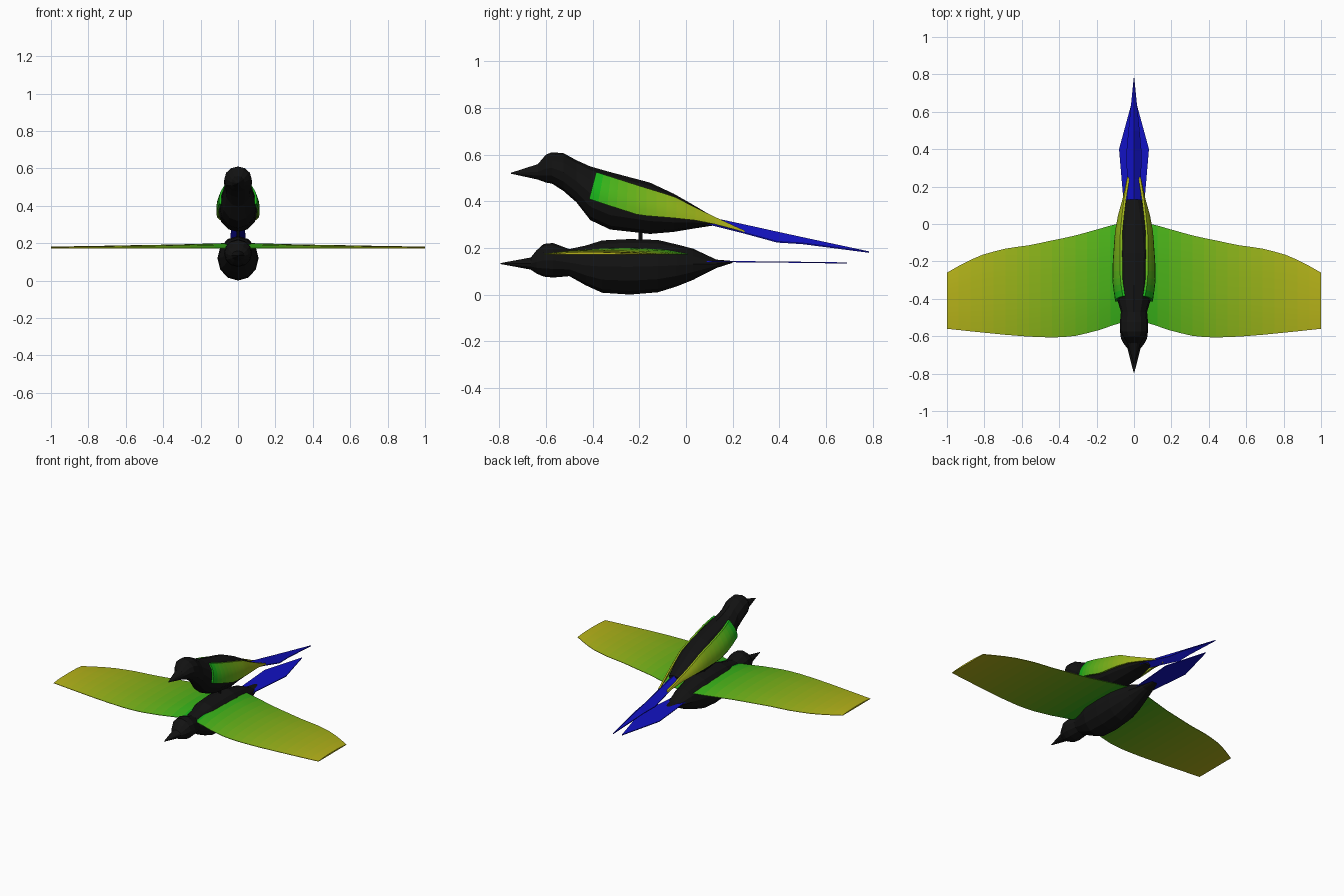
import bpy, bmesh, math

if "Cube" in bpy.data.objects:
    bpy.data.objects.remove(bpy.data.objects["Cube"])


def material(name, rgb):
    m = bpy.data.materials.new(name)
    m.diffuse_color = (*rgb, 1)
    m.use_nodes = True
    m.node_tree.nodes["Principled BSDF"].inputs["Base Color"].default_value = m.diffuse_color
    return m


BLACK = material("black", (0.006, 0.006, 0.006))
BLUE = material("blue", (0.006, 0.006, 0.55))
N = 16
GREENS = [material(f"wing_{i}", (0.01 + 0.46 * i / (N - 1), 0.45, 0.01)) for i in range(N)]


def lerp_rows(rows, t):
    """Interpolate a table of rows by its first column."""
    for a, b in zip(rows, rows[1:]):
        if t <= b[0] + 1e-9:
            k = (t - a[0]) / (b[0] - a[0])
            return [p + (q - p) * k for p, q in zip(a, b)]
    return rows[-1]


def loft(name, rings, mats, mirror=False, smooth=False):
    """Skin closed rings; material i of mats goes to span i."""
    bm = bmesh.new()
    vs = [[bm.verts.new(p) for p in r] for r in rings]
    n = len(rings[0])
    for i, (a, b) in enumerate(zip(vs, vs[1:])):
        for j in range(n):
            f = bm.faces.new((a[j], a[(j + 1) % n], b[(j + 1) % n], b[j]))
            f.material_index = min(i, len(mats) - 1)
    bm.faces.new(vs[0])
    bm.faces.new(vs[-1]).material_index = len(mats) - 1
    bmesh.ops.recalc_face_normals(bm, faces=bm.faces)
    me = bpy.data.meshes.new(name)
    bm.to_mesh(me)
    bm.free()
    for m in mats:
        me.materials.append(m)
    ob = bpy.data.objects.new(name, me)
    bpy.context.collection.objects.link(ob)
    if smooth:
        bpy.ops.object.select_all(action='DESELECT')
        bpy.context.view_layer.objects.active = ob
        ob.select_set(True)
        bpy.ops.object.shade_smooth_by_angle(angle=math.radians(40))
    if mirror:
        ob.modifiers.new("mirror", 'MIRROR')
    return ob


def body(name, rows, sides=12):
    """Rows: y, centre z, z radius, x radius."""
    ang = [2 * math.pi * k / sides for k in range(sides)]
    loft(name, [[(rx * math.sin(a), y, z + rz * math.cos(a)) for a in ang]
                for y, z, rz, rx in rows], [BLACK])


def tail(name, rows, t=0.005):
    """Rows: y, ridge z, half width, droop of the edges."""
    loft(name, [[(-w, y, z - d), (0, y, z), (w, y, z - d),
                 (w, y, z - d - t), (0, y, z - t), (-w, y, z - d - t)]
                for y, z, w, d in rows], [BLUE])


# Flying bird: body with head and beak
body("flying_body", [
    (-.795, .133, .002, .002), (-.665, .133, .026, .035), (-.64, .14, .05, .055),
    (-.61, .147, .07, .07), (-.57, .147, .074, .075), (-.5, .137, .058, .064),
    (-.43, .125, .085, .083), (-.36, .12, .112, .104), (-.24, .119, .119, .11),
    (-.12, .122, .112, .106), (-.04, .125, .09, .09), (.03, .13, .067, .072),
    (.13, .132, .018, .045), (.2, .14, .004, .02)])
tail("flying_tail", [(.05, .145, .05, 0), (.4, .142, .08, 0), (.69, .138, .001, 0)])

# Flying bird: spread wings. Rows: x, leading y, trailing y, bottom z, arch height
span = [(0, -.51, .01, .172, .028), (.08, -.53, .005, .172, .028), (.2, -.572, -.03, .172, .024),
        (.33, -.602, -.066, .172, .02), (.43, -.607, -.086, .172, .018), (.55, -.603, -.112, .172, .016),
        (.68, -.593, -.13, .172, .013), (.8, -.581, -.16, .172, .011), (.9, -.571, -.203, .172, .009),
        (1, -.56, -.26, .172, .008)]
rings = []
for i in range(N + 1):
    x, y0, y1, z, h = lerp_rows(span, i / N)
    top = [(x, y0 + (y1 - y0) * k / 6, z + .003 + h * math.sin(math.pi * k / 6) ** .6 * .9)
           if 0 < k < 6 else (x, y0 + (y1 - y0) * k / 6, z + .003) for k in range(7)]
    rings.append(top + [(x, y1, z), (x, (y0 + y1) / 2, z), (x, y0, z)])
loft("flying_wings", rings, GREENS, mirror=True, smooth=True)

# Perched bird: body with head and beak
body("perched_body", [
    (-.75, .52, .002, .002), (-.635, .526, .033, .035), (-.6, .54, .06, .06),
    (-.575, .543, .067, .073), (-.525, .525, .081, .075), (-.47, .486, .09, .07),
    (-.41, .434, .115, .088), (-.325, .402, .123, .1), (-.155, .37, .11, .105),
    (-.05, .35, .081, .093), (.02, .336, .055, .075), (.13, .312, .014, .04)])
tail("perched_tail", [(.08, .337, .035, .028), (.24, .303, .038, .034), (.39, .27, .04, .042),
                      (.5, .246, .03, .025), (.785, .185, .001, .001)])

# Perched bird: folded wings. Rows: t, upper y, upper z, upper x, lower y, lower z, lower x, bulge
fold = [(0, -.385, .525, .06, -.415, .41, .1, .016), (.17, -.3, .498, .073, -.31, .375, .116, .014),
        (.33, -.2, .466, .075, -.2, .34, .113, .014), (.55, -.05, .42, .074, -.05, .328, .103, .008),
        (.7, .05, .368, .064, .05, .317, .085, .004), (.82, .13, .33, .054, .13, .3, .062, .002),
        (1, .25, .275, .035, .25, .268, .037, 0)]
rings = []
for i in range(N + 1):
    t, yu, zu, xu, yl, zl, xl, b = lerp_rows(fold, i / N)
    outer = [(xu + (xl - xu) * k / 5 + b * math.sin(math.pi * k / 5),
              yu + (yl - yu) * k / 5, zu + (zl - zu) * k / 5) for k in range(6)]
    rings.append(outer + [(x - .012, y, z) for x, y, z in reversed(outer)])
loft("perched_wings", rings, GREENS, mirror=True, smooth=True)

# Short leg joining the two birds
bpy.ops.mesh.primitive_cylinder_add(vertices=8, radius=.008, depth=.09, location=(0, -.195, .25))
leg = bpy.context.object
leg.name = "leg"
leg.data.materials.append(BLACK)
